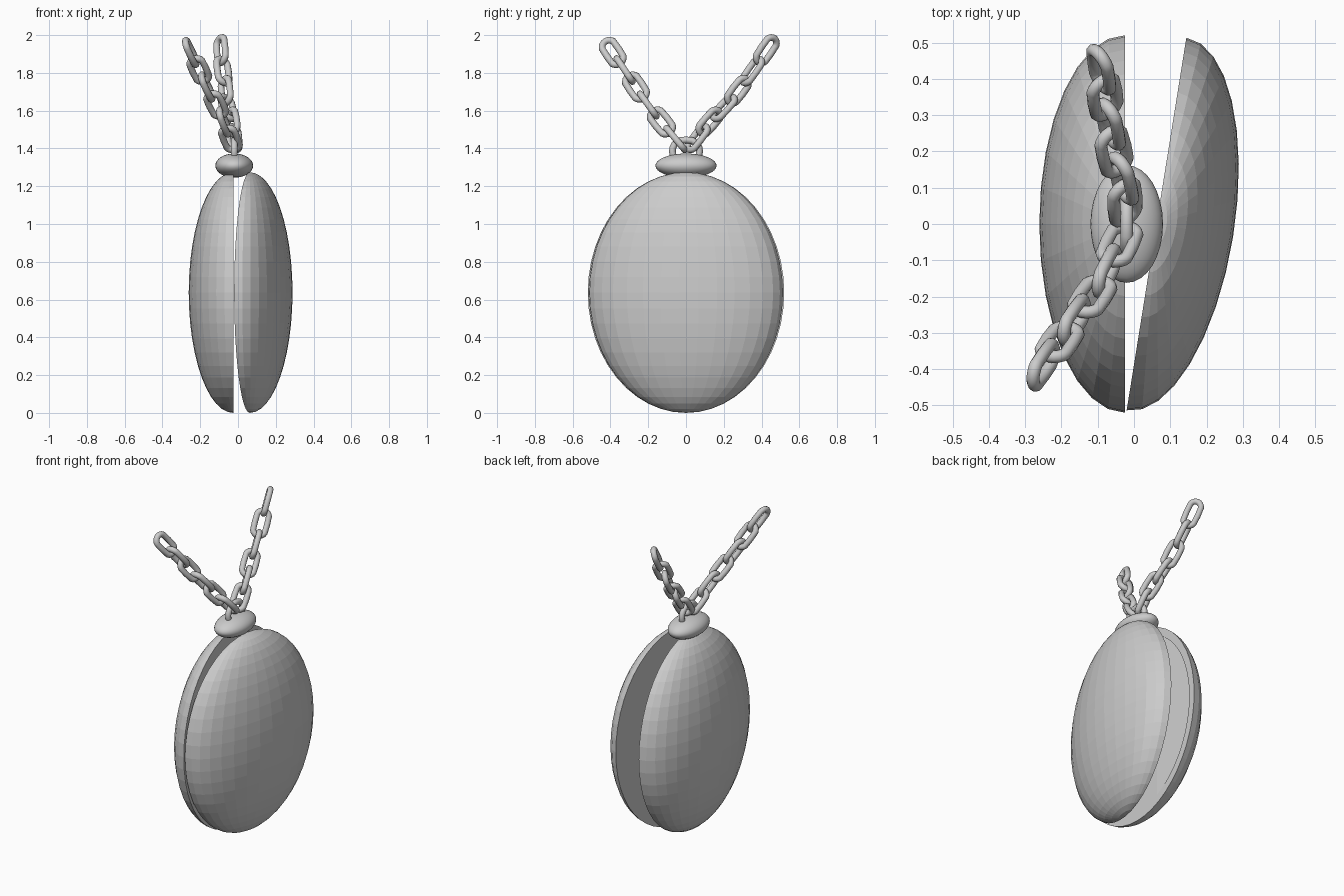
import bpy, bmesh
from math import radians
from mathutils import Vector, Matrix

if "Cube" in bpy.data.objects:
    bpy.data.objects.remove(bpy.data.objects["Cube"])

RY, RZ, CZ = 0.52, 0.637, 0.637


def mesh_object(name, bm):
    bmesh.ops.recalc_face_normals(bm, faces=bm.faces)
    mesh = bpy.data.meshes.new(name)
    bm.to_mesh(mesh)
    bm.free()
    obj = bpy.data.objects.new(name, mesh)
    bpy.context.collection.objects.link(obj)
    return obj


# Half of a flattened egg shape with a flat inner face and a slanted recess
def locket_half(name, side, depth):
    bm = bmesh.new()
    bmesh.ops.create_uvsphere(bm, u_segments=32, v_segments=24, radius=1)
    bmesh.ops.scale(bm, vec=(depth, RY, RZ), verts=bm.verts)
    bmesh.ops.bisect_plane(bm, geom=bm.verts[:] + bm.edges[:] + bm.faces[:], dist=1e-4,
                           plane_co=(0, 0, 0), plane_no=(side, 0, 0), clear_inner=True)
    bmesh.ops.edgeloop_fill(bm, edges=[e for e in bm.edges if e.is_boundary])
    half = mesh_object(name, bm)

    # Cutter: oval prism whose sloping floor enters the half beyond y = 0.18
    bm = bmesh.new()
    bmesh.ops.create_cone(bm, cap_ends=True, segments=48, radius1=1, radius2=1, depth=2)
    for v in bm.verts:
        y, z, top = v.co.x * 0.475, v.co.y * 0.585, v.co.z > 0
        v.co = (-side * 0.2 if top else side * (y - 0.18) * 0.08, y, z)
    cutter = mesh_object(name + "_cutter", bm)
    cutter.hide_render = True
    mod = half.modifiers.new("recess", 'BOOLEAN')
    mod.operation, mod.solver, mod.object = 'DIFFERENCE', 'EXACT', cutter
    bpy.context.view_layer.objects.active = half
    bpy.ops.object.modifier_apply(modifier=mod.name)
    bpy.data.objects.remove(cutter)
    return half


left = locket_half("locket_back_shell", -1, 0.236)
left.location = (-0.025, 0, CZ)
right = locket_half("locket_open_shell", 1, 0.214)
right.location = (0.062, 0, CZ)
right.rotation_euler.z = radians(-9.1)

# Flattened bead on top of the shells
bpy.ops.mesh.primitive_uv_sphere_add(segments=32, ring_count=16, radius=1, location=(-0.02, 0, 1.309))
bead = bpy.context.object
bead.name = "top_bead"
bead.scale = (0.1, 0.162, 0.064)
bpy.ops.object.shade_smooth()


# Oval chain link: a torus pulled apart along its local x axis
def link(name, center, along, normal, radius, stretch, tube=0.018):
    bpy.ops.mesh.primitive_torus_add(major_segments=20, minor_segments=10,
                                     major_radius=radius, minor_radius=tube)
    obj = bpy.context.object
    obj.name = name
    for v in obj.data.vertices:
        if abs(v.co.x) > 1e-4:
            v.co.x += stretch if v.co.x > 0 else -stretch
    x = Vector(along).normalized()
    n = Vector(normal)
    z = (n - x * n.dot(x)).normalized()
    y = z.cross(x)
    obj.matrix_world = Matrix.Translation(center) @ Matrix((x, y, z)).transposed().to_4x4()
    bpy.ops.object.shade_smooth()


link("hanging_ring", (-0.02, 0, 1.385), (0, 1, 0), (1, 0, 0), 0.06, 0.012)


# Chain running through a list of link centres, every second link turned 90 degrees
def chain(name, centers, roll):
    pts = [Vector(p) for p in centers]
    for i, p in enumerate(pts):
        along = pts[min(i + 1, len(pts) - 1)] - pts[max(i - 1, 0)]
        turn = roll + (0 if (len(pts) - 1 - i) % 2 == 0 else 90)
        normal = Matrix.Rotation(radians(turn), 3, along) @ Vector((1, 0, 0)).cross(along).cross(along)
        link(f"{name}_link_{i + 1}", p, along, normal, 0.037, 0.039)


chain("front_chain", [(-0.04, -0.055, 1.45), (-0.075, -0.13, 1.54), (-0.115, -0.2, 1.63),
                      (-0.165, -0.265, 1.725), (-0.205, -0.325, 1.815), (-0.25, -0.388, 1.908)], 0)
chain("rear_chain", [(-0.025, 0.06, 1.455), (-0.03, 0.125, 1.54), (-0.055, 0.2, 1.615),
                     (-0.065, 0.275, 1.705), (-0.08, 0.35, 1.81), (-0.09, 0.425, 1.92)], 35)
